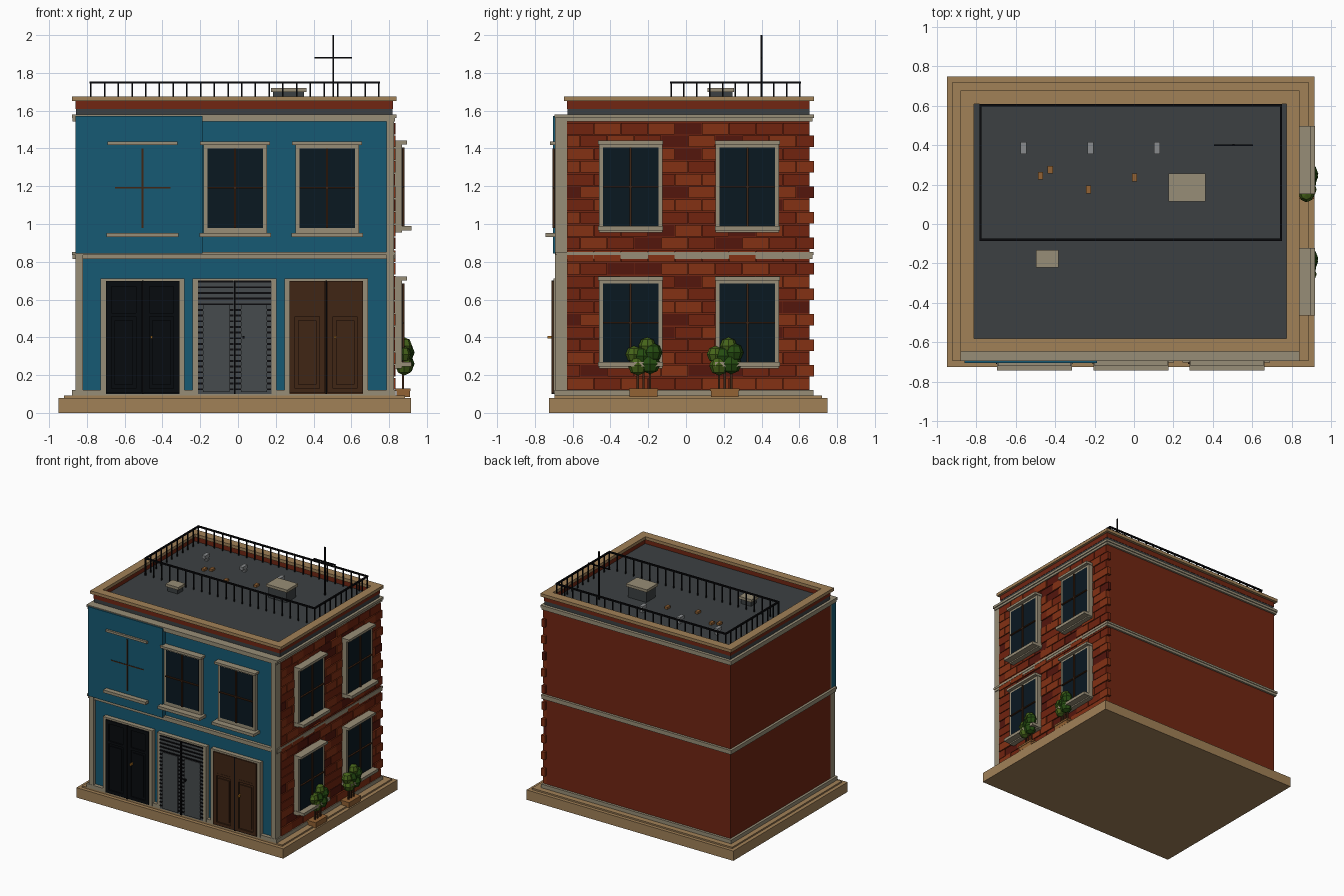
import bpy, bmesh, random
from mathutils import Matrix, Vector

if "Cube" in bpy.data.objects:
    bpy.data.objects.remove(bpy.data.objects["Cube"])

random.seed(4)


def mat(name, r, g, b):
    m = bpy.data.materials.new(name)
    m.diffuse_color = [(c / 255) ** 2.2 for c in (r, g, b)] + [1]
    m.use_nodes = True
    m.node_tree.nodes["Principled BSDF"].inputs["Base Color"].default_value = m.diffuse_color
    return m


BLUE = mat("blue_paint", 28, 90, 115)
RED = mat("red_wall", 112, 42, 25)
BRICKS = [mat("brick_a", 130, 52, 26), mat("brick_b", 112, 40, 22), mat("brick_c", 84, 28, 20)]
STONE = mat("stone", 150, 140, 118)
SAND = mat("sandstone", 160, 128, 88)
ROOF = mat("roof_felt", 62, 66, 68)
BLACK = mat("black_iron", 18, 18, 20)
GLASS = mat("glass", 18, 30, 38)
DARK = mat("dark_door", 16, 19, 22)
GREY = mat("grey_shutter", 72, 76, 78)
BROWN = mat("brown_wood", 66, 42, 27)
BRASS = mat("brass", 175, 115, 40)
CLAY = mat("clay", 145, 98, 55)
LEAF = [mat("leaf_light", 72, 100, 32), mat("leaf_dark", 42, 78, 24)]
METAL = mat("metal", 135, 138, 140)


def part(name, boxes, *mats):
    """One object from boxes (x0, x1, y0, y1, z0, z1[, material index])."""
    bm = bmesh.new()
    for b in boxes:
        c = Vector(((b[0] + b[1]) / 2, (b[2] + b[3]) / 2, (b[4] + b[5]) / 2))
        s = Vector((b[1] - b[0], b[3] - b[2], b[5] - b[4]))
        r = bmesh.ops.create_cube(bm, size=1, matrix=Matrix.Translation(c) @ Matrix.Diagonal(s).to_4x4())
        for f in {f for v in r["verts"] for f in v.link_faces}:
            f.material_index = b[6] if len(b) > 6 else 0
    return finish(name, bm, mats)


def finish(name, bm, mats):
    me = bpy.data.meshes.new(name)
    bm.to_mesh(me)
    bm.free()
    for m in mats:
        me.materials.append(m)
    ob = bpy.data.objects.new(name, me)
    bpy.context.collection.objects.link(ob)
    return ob


def ring(x0, x1, y0, y1, z0, z1, w):
    """Four bars of width w around a rectangle."""
    return [(x0, x1, y0, y0 + w, z0, z1), (x0, x1, y1 - w, y1, z0, z1),
            (x0, x0 + w, y0 + w, y1 - w, z0, z1), (x1 - w, x1, y0 + w, y1 - w, z0, z1)]


# Plinth, walls and roof
part("plinth", [(-.95, .915, -.725, .748, 0, .08), (-.92, .885, -.695, .72, .08, .092)], SAND)
part("main_walls", [(-.86, .82, -.63, .655, .09, 1.58)], RED)
part("front_wall", [(-.84, .80, -.665, -.62, .1, 1.56)], BLUE)
part("front_blue_panel", [(-.86, -.188, -.704, -.64, .845, 1.572)], BLUE)
part("roof_slab", [(-.858, .818, -.628, .653, 1.575, 1.61)], ROOF)
part("parapet", ring(-.86, .82, -.63, .655, 1.61, 1.655, .035), RED)
part("parapet_cap", ring(-.88, .84, -.647, .677, 1.65, 1.675, .067), SAND)

# Stone bands and front pilasters
part("base_band", [(-.88, .835, -.695, .675, .09, .122)], STONE)
part("middle_band", [(-.875, .832, -.682, .67, .815, .835), (-.88, .835, -.69, .675, .835, .852)], STONE)
part("top_band", [(-.875, .832, -.688, .67, 1.542, 1.56), (-.88, .84, -.695, .677, 1.56, 1.58)], STONE)
part("pilasters", [(-.86, -.82, -.693, -.63, .1, 1.56), (.785, .825, -.693, -.63, .1, 1.56)], STONE)

# Brick facing on the right side, running bond
bricks = []
for i in range(21):
    z = .124 + i * .0675
    y = -.63 if i % 2 == 0 else -.63 - .0715
    end = .655 if i % 2 == 0 else .677
    while y < end - .02:
        a, b = max(y, -.63), min(y + .139, end)
        if end - b < .03:
            b = end
        k = random.choice((0, 0, 1, 1, 2))
        bricks.append((.80, .833 - .003 * k, a, b, z, z + .062, k))
        y += .143
part("side_bricks", bricks, *BRICKS)


def window(name, c, z0, side=False):
    """Window with frame, sill, lintel and mullions; u along wall, d outwards."""
    d0, d1 = (.80, .895) if side else (.64, .72)
    g = d1 - .025
    z1 = z0 + .42
    groups = {
        "frame": [(c - .168, c - .145, d0, g - .002, z0 - .02, z1 + .02),
                  (c + .145, c + .168, d0, g - .002, z0 - .02, z1 + .02),
                  (c - .168, c + .168, d0, g - .002, z1, z1 + .02),
                  (c - .168, c + .168, d0, g - .002, z0 - .03, z0),
                  (c - .185, c + .185, d0, d1, z1 + .018, z1 + .036)],
        "sill": [(c - .19 + .018 * side, c + .19 - .018 * side, d0, d1 + .024,
                  z0 - (.02 if side else .05), z0 + (.004 if side else -.027))],
        "glass": [(c - .147, c + .147, d0, g, z0, z1)],
        "mullions": [(c - .005, c + .005, d0, g + .012, z0, z1),
                     (c - .147, c + .147, d0, g + .012, z0 + .207, z0 + .215)]}
    if side:
        groups["frame"][-1] = (c - .172, c + .172, d0, d1, z1 + .016, z1 + .036)
    mats = {"frame": STONE, "sill": STONE, "glass": GLASS, "mullions": BROWN}
    for key, bs in groups.items():
        if side:
            bs = [(p, q, u, v, e, f) for u, v, p, q, e, f in bs]
        else:
            bs = [(u, v, -q, -p, e, f) for u, v, p, q, e, f in bs]
        part(name + "_" + key, bs, mats[key])


for n, x in enumerate((-.505, -.015, .472)):
    window(f"front_window_{n + 1}", x, .98)
for n, (y, z) in enumerate(((-.293, .985), (.325, .985), (-.293, .265), (.325, .265))):
    window(f"side_window_{n + 1}", y, z, True)

# Three double doors
for n, (c, m) in enumerate(((-.505, DARK), (-.018, GREY), (.467, BROWN))):
    name = f"door_{n + 1}"
    part(name + "_frame", [(c - .222, c - .195, -.702, -.63, .1, .712),
                           (c + .195, c + .222, -.702, -.63, .1, .712),
                           (c - .222, c + .222, -.702, -.63, .698, .712)], STONE)
    part(name + "_backing", [(c - .197, c + .197, -.700, -.63, .1, .7)], m)
    leaf, trim = [], []
    for s in (-1, 1):
        a, b = sorted((c + s * .006, c + s * .194))
        if n == 1:
            # Louvred shutter: slats behind a flat plate
            trim += [(a, b, -.707, -.69, .12 + k * .03, .13 + k * .03) for k in range(20)]
            leaf.append((a + .028, b - .022, -.712, -.69, .11, .57))
        else:
            leaf += [(a, a + .03, -.711, -.69, .105, .697), (b - .03, b, -.711, -.69, .105, .697),
                     (a, b, -.711, -.69, .105, .13), (a, b, -.711, -.69, .51, .53),
                     (a, b, -.711, -.69, .67, .697), (a + .045, b - .045, -.708, -.69, .15, .49)]
            if n == 2:
                leaf.append((a, b, -.709, -.69, .53, .697))
    trim.append((c - .004, c + .004, -.713, -.69, .1, .7))
    part(name + "_leaves", leaf, m)
    part(name + "_dark_slats", trim, BLACK)
    part(name + "_knob", [(c + .041, c + .053, -.733, -.70, .393, .408)], BLACK if n == 1 else BRASS)

# Roof railing
X0, X1, Y0, Y1 = -.785, .752, -.085, .608
rail = ring(X0, X1, Y0, Y1, 1.743, 1.755, .012)
for i in range(22):
    x = X0 + .006 + i * (X1 - X0 - .012) / 21
    rail += [(x - .004, x + .004, y - .004, y + .004, 1.6, 1.75) for y in (Y0 + .006, Y1 - .006)]
for i in range(1, 10):
    y = Y0 + .006 + i * (Y1 - Y0 - .012) / 10
    rail += [(x - .004, x + .004, y - .004, y + .004, 1.6, 1.75) for x in (X0 + .006, X1 - .006)]
part("roof_railing", rail, BLACK)

# Roof equipment
part("antenna", [(.499, .509, .395, .405, 1.6, 2.0), (.405, .603, .396, .404, 1.876, 1.884)], BLACK)
for name, x, y, w, d, top in (("large_roof_unit", .268, .185, .094, .07, 1.72),
                              ("small_roof_unit", -.441, -.177, .057, .044, 1.67)):
    part(name + "_body", [(x - w + .012, x + w - .012, y - d + .01, y + d - .01, 1.6, top - .02)], ROOF)
    part(name + "_lid", [(x - w, x + w, y - d, y + d, top - .022, top)], STONE)
vents = []
for x in (-.56, -.22, .117):
    vents += [(x - .012, x + .012, .385, .41, 1.6, 1.65), (x - .015, x + .015, .355, .415, 1.635, 1.662)]
part("roof_vents", vents, METAL)
part("loose_bricks", [(x - .013, x + .013, y - .02, y + .02, 1.6, 1.628) for x, y in
                      ((-.475, .245), (-.425, .275), (-.23, .175), (.002, .235))], CLAY)

# Potted shrubs along the right side
for n, y in enumerate((-.225, .205)):
    part(f"planter_{n + 1}", [(.84, .91, y - .073, y + .073, .085, .122),
                              (.835, .913, y - .077, y + .077, .115, .13)], CLAY)
    part(f"shrub_stems_{n + 1}", [(.868, .88, y + o - .006, y + o + .006, .12, .3)
                                  for o in (-.03, 0, .035)], BROWN)
    bm = bmesh.new()
    for k, (dx, dy, z, r) in enumerate(((.88, -.03, .25, .052), (.885, .035, .26, .055), (.875, -.05, .31, .045),
                                        (.89, .05, .32, .05), (.88, .02, .355, .046), (.875, 0, .3, .055))):
        M = Matrix.Translation((dx, y + dy, z)) @ Matrix.Diagonal((.9, 1, 1.0, 1))
        res = bmesh.ops.create_uvsphere(bm, u_segments=8, v_segments=4, radius=r, matrix=M)
        for f in {f for v in res["verts"] for f in v.link_faces}:
            f.material_index = k % 2
    finish(f"shrub_leaves_{n + 1}", bm, LEAF)
